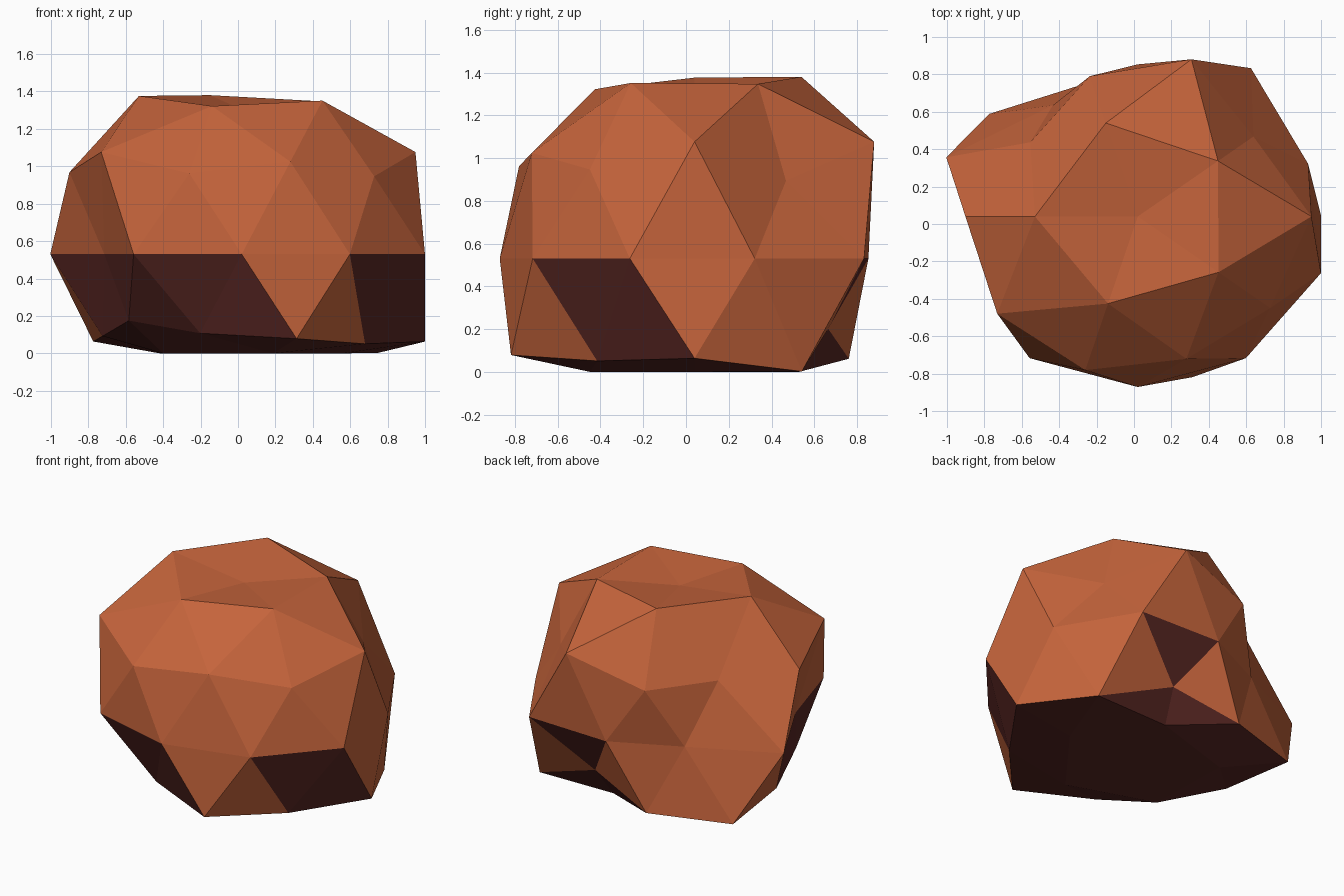
import bpy, bmesh, math

if "Cube" in bpy.data.objects:
    bpy.data.objects.remove(bpy.data.objects["Cube"])

# Colours
def material(name, rgb):
    m = bpy.data.materials.new(name)
    m.diffuse_color = (*rgb, 1)
    m.use_nodes = True
    m.node_tree.nodes["Principled BSDF"].inputs["Base Color"].default_value = m.diffuse_color
    return m

CLAY = material("orange_clay", (0.56, 0.127, 0.044))
DARK = material("dark_red_underside", (0.10, 0.02, 0.017))

# Bulge factors per ring of the ball: height -> (first angle, factors anticlockwise)
RINGS = {
    1.0: (0, [0.79]),
    0.851: (36, [0.98, 1.02, 1.015, 0.95, 0.985]),
    0.526: (0, [1.06, 1.06, 0.81, 1.06, 0.96]),
    0.447: (36, [0.83, 0.90, 1.0, 0.985, 0.95]),
    0.0: (18, [0.93, 1.0, 0.83, 0.75, 1.045, 0.75, 0.955, 0.93, 0.955, 1.0]),
    -0.447: (0, [1.065, 0.75, 1.065, 0.81, 1.03]),
    -0.526: (36, [1.025, 0.91, 0.85, 0.82, 0.93]),
    -0.851: (0, [1, 1, 1, 0.96, 1]),
    -1.0: (0, [1]),
}
CENTRE = (0.02, 0.04, 0.53)
SCALE = (1.03, 0.98, 0.98)
DARK_SECTORS = [(63, 81), (171, 279), (315, 351)]   # degrees round the lower band

def azimuth(p):
    return math.degrees(math.atan2(p.y, p.x)) % 360

def bulge(p):
    level = min(RINGS, key=lambda z: abs(z - p.z))
    start, factors = RINGS[level]
    n = len(factors)
    return factors[round((azimuth(p) - start) * n / 360) % n]

# Rock: faceted ball
bm = bmesh.new()
bmesh.ops.create_icosphere(bm, subdivisions=2, radius=1)
for v in bm.verts:
    v.co.x, v.co.y = -v.co.x, -v.co.y

# Dark underside and overhanging sectors, chosen on the round ball
for f in bm.faces:
    c = f.calc_center_median()
    f.smooth = False
    overhang = c.z < -0.05 and any(a < azimuth(c) < b for a, b in DARK_SECTORS)
    f.material_index = 1 if c.z < -0.45 or overhang else 0

# Push each corner in or out, then flatten the base on the ground
for v in bm.verts:
    k = bulge(v.co)
    v.co = [CENTRE[i] + SCALE[i] * k * v.co[i] for i in range(3)]
    v.co.z = max(v.co.z, 0)

bmesh.ops.recalc_face_normals(bm, faces=bm.faces)
mesh = bpy.data.meshes.new("rock")
bm.to_mesh(mesh)
bm.free()
mesh.materials.append(CLAY)
mesh.materials.append(DARK)
rock = bpy.data.objects.new("rock", mesh)
bpy.context.collection.objects.link(rock)
